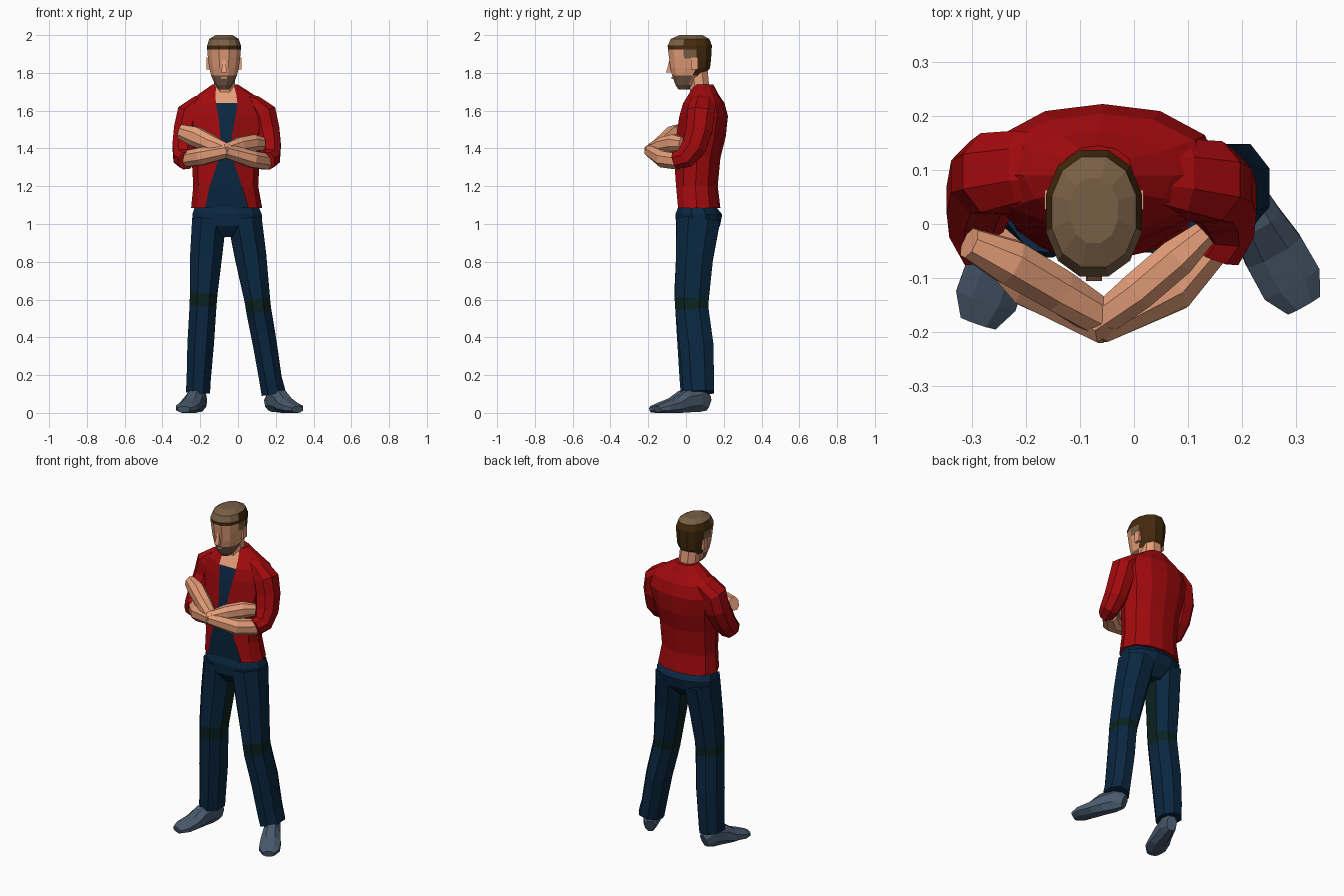
import bpy, bmesh, math
from mathutils import Vector

def mat(name, r, g, b):
    m = bpy.data.materials.new(name)
    m.diffuse_color = (r, g, b, 1)
    return m

RED = mat("red jacket", 0.36, 0.003, 0.004)
NAVY = mat("navy cloth", 0.003, 0.020, 0.052)
GREEN = mat("dark green cloth", 0.003, 0.016, 0.014)
SLATE = mat("slate shoe", 0.065, 0.10, 0.15)
SKIN = mat("skin", 0.78, 0.34, 0.19)
DARK = mat("dark brown hair", 0.058, 0.023, 0.004)
LIGHT = mat("light brown hair", 0.19, 0.115, 0.06)
BEARD = mat("brown beard", 0.19, 0.10, 0.062)

def finish(name, bm, mats, rule=None):
    bmesh.ops.recalc_face_normals(bm, faces=bm.faces)
    if rule:
        for f in bm.faces:
            f.material_index = rule(f.calc_center_median())
    me = bpy.data.meshes.new(name)
    bm.to_mesh(me)
    bm.free()
    for m in mats:
        me.materials.append(m)
    ob = bpy.data.objects.new(name, me)
    bpy.context.collection.objects.link(ob)
    return ob

def tube(name, rings, n, mats, ref=(1, 0, 0), rule=None, flat=False, p=0.92, floor=False):
    """Loft of rings (x, y, z, radius along ref, other radius, optional front gap)."""
    bm = bmesh.new()
    pts = [Vector(r[:3]) for r in rings]
    ref = Vector(ref)
    loops = []
    for i, r in enumerate(rings):
        t = pts[min(i + 1, len(pts) - 1)] - pts[max(i - 1, 0)]
        t = Vector((0, 0, 1)) if flat else t.normalized()
        b = (ref - t * ref.dot(t)).normalized()
        c = t.cross(b)
        fit = 1 / math.cos(math.pi / n) ** p     # flats touch the given radius
        if len(r) > 5:                           # front edges of the open jacket
            fit = 1
            a = math.asin(r[5] / r[3])
            half = [a] + [math.radians(d) for d in (57, 90, 122, 153)]
            ang = half + [math.pi] + [-h for h in reversed(half)]
        else:
            ang = [2 * math.pi * (k + 0.5) / n for k in range(n)]
        loop = []
        for a in ang:
            s, q = math.sin(a), -math.cos(a)
            if len(r) <= 5 or abs(a) > 1:
                s = math.copysign(abs(s) ** p, s)
                q = math.copysign(abs(q) ** p, q)
            v = pts[i] + (b * r[3] * s + c * r[4] * q) * fit
            if floor:
                v.z = max(v.z, 0)
            loop.append(bm.verts.new(v))
        loops.append(loop)
    m = len(loops[0])
    for lo, hi in zip(loops, loops[1:]):
        for k in range(m):
            bm.faces.new((lo[k], lo[(k + 1) % m], hi[(k + 1) % m], hi[k]))
    bm.faces.new(loops[0])
    bm.faces.new(loops[-1])
    return finish(name, bm, mats, rule)

def box(name, loc, size, m, taper=1.0):
    bm = bmesh.new()
    bmesh.ops.create_cube(bm, size=1)
    for v in bm.verts:
        k = taper if v.co.z > 0 else 1
        v.co = Vector((v.co.x * size[0] * k, v.co.y * size[1] * k + (1 - k) * size[1] / 2,
                       v.co.z * size[2])) + Vector(loc)
    return finish(name, bm, [m])

# Jacket and shirt: one torso, the gap between the front edges is navy or skin
torso = [(-.06, .057, 1.085, .188, .125, .115), (-.065, .05, 1.2, .172, .118, .085),
         (-.065, .058, 1.35, .180, .124, .035), (-.063, .078, 1.46, .197, .132, .03),
         (-.058, .092, 1.57, .220, .130, .045), (-.06, .092, 1.64, .200, .112, .057),
         (-.065, .090, 1.69, .140, .080, .055), (-.068, .090, 1.738, .068, .055, .045)]
def torso_rule(c):
    if c.y < 0.06 and abs(c.x + .063) < 0.012:
        return 2 if c.z > 1.64 else 1
    return 0
tube("jacket_and_shirt", torso, 11, [RED, NAVY, SKIN], rule=torso_rule, flat=True)

# Hips
tube("hips", [(-.06, .058, 1.095, .168, .098), (-.058, .068, 1.05, .184, .124),
              (-.058, .064, .99, .184, .116), (-.06, .06, .93, .06, .07)],
     12, [NAVY], flat=True)

# Trouser legs with darker knee bands and inner thighs
legs = {
    "left_leg": [(.036, .064, 1.02, .090, .116), (.068, .045, .82, .083, .098),
                 (.102, .03, .6, .068, .090), (.110, .032, .54, .066, .088),
                 (.143, .055, .36, .063, .090), (.172, .064, .18, .060, .084),
                 (.188, .068, .105, .064, .080)],
    "right_leg": [(-.153, .064, 1.02, .090, .116), (-.170, .045, .82, .084, .098),
                  (-.182, .028, .63, .073, .090), (-.185, .03, .57, .071, .088),
                  (-.198, .045, .36, .070, .090), (-.208, .05, .18, .064, .084),
                  (-.212, .05, .105, .064, .078)]}
for name, rings in legs.items():
    hi, lo = rings[2][2], rings[3][2]
    def leg_rule(c):
        inner = -.115 < c.x < .018 and c.z > hi and .02 < c.y < .08
        return 1 if inner or lo + .0 < c.z < hi else 0
    tube(name, rings, 8, [NAVY, GREEN], rule=leg_rule)

# Shoes, from heel to toe
for name, h, t in (("left_shoe", (.165, .115), (.314, -.150)),
                   ("right_shoe", (-.192, .10), (-.288, -.183))):
    prof = [(0, .05, .04, .028), (.18, .07, .065, .042), (.42, .06, .058, .048),
            (.62, .038, .040, .057), (.85, .026, .027, .058), (1, .018, .017, .034)]
    tube(name, [(h[0] + (t[0] - h[0]) * s, h[1] + (t[1] - h[1]) * s, z, a, w)
                for s, z, a, w in prof], 8, [SLATE], ref=(0, 0, 1), floor=True)

# Sleeves from the shoulder down to the rolled cuffs
sleeve = [(.02, .092, 1.66, .035, .05), (.088, .088, 1.635, .042, .068),
          (.137, .078, 1.585, .066, .074), (.155, .070, 1.5, .064, .070),
          (.167, .042, 1.41, .060, .066), (.172, -.005, 1.35, .050, .056),
          (.152, -.055, 1.335, .044, .046)]
tube("left_sleeve", sleeve, 8, [RED])
tube("right_sleeve", [(-.12 - r[0], r[1] + (.015 if r[1] > .06 else 0)) + r[2:]
                      for r in sleeve], 8, [RED])

# Crossed forearms and hands
tube("left_forearm", [(.15, -.030, 1.33, .042, .038), (.07, -.115, 1.343, .044, .048),
                      (-.055, -.178, 1.385, .037, .040), (-.14, -.122, 1.425, .044, .040),
                      (-.23, -.070, 1.465, .052, .042), (-.305, -.035, 1.49, .038, .028)],
     8, [SKIN], ref=(0, 0, 1))
tube("right_forearm", [(-.27, -.030, 1.345, .042, .038), (-.19, -.110, 1.358, .046, .046),
                       (-.06, -.180, 1.388, .038, .040), (.01, -.122, 1.418, .042, .036),
                       (.08, -.062, 1.43, .044, .036), (.13, -.018, 1.425, .034, .024)],
     8, [SKIN], ref=(0, 0, 1))

# Neck
tube("neck", [(-.068, .08, 1.63, .060, .053), (-.07, .072, 1.72, .055, .052),
              (-.074, .058, 1.82, .055, .056)], 8, [SKIN], flat=True)

# Head: skin, beard and hair by height and depth
def head_rule(c):
    if c.z > 1.985 or (c.z > 1.945 and c.y < -.01):
        return 2
    if 1.875 < c.z < 1.925 and .01 < c.y < .04:      # temples
        return 2
    if c.z > 1.925 or (c.z > 1.795 and c.y > .06):
        return 1
    if c.z < 1.785 and c.y < .03:
        return 3
    return 0
X = -.074
tube("head", [(X, -.010, 1.712, .026, .030), (X, -.003, 1.735, .046, .052),
              (X, .010, 1.785, .068, .083), (X, .022, 1.825, .078, .105),
              (X, .022, 1.875, .085, .111), (X, .020, 1.925, .089, .116),
              (X, .020, 1.945, .089, .117), (X, .022, 1.980, .078, .102),
              (X, .025, 2.0, .044, .060)],
     12, [SKIN, DARK, LIGHT, BEARD], rule=head_rule, flat=True)

# Nose, mouth and ears
box("nose", (X, -.088, 1.835), (.030, .034, .065), SKIN, taper=.5)
box("mouth", (X, -.072, 1.772), (.034, .008, .010), SKIN)
for side, s in (("left", 1), ("right", -1)):
    box(side + "_ear", (X + s * .084, .045, 1.85), (.016, .036, .065), SKIN)
